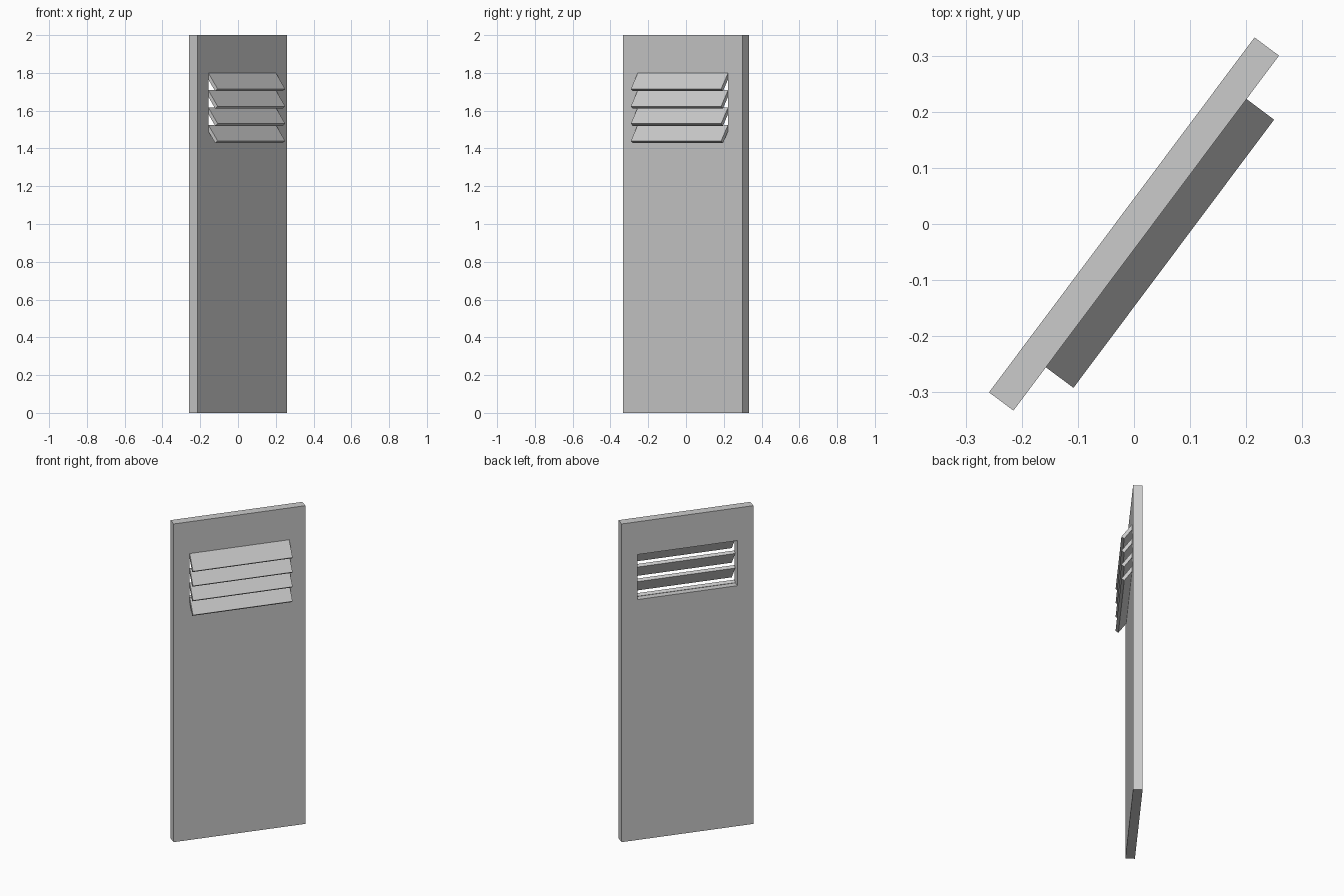
import bpy, bmesh, math
from mathutils import Matrix

if "Cube" in bpy.data.objects:
    bpy.data.objects.remove(bpy.data.objects["Cube"])

TURN = Matrix.Rotation(math.radians(53.2), 4, 'Z')   # whole door is turned about z
FRONT = -0.0272                                      # local y of the front face


def make_object(name, bm):
    bmesh.ops.recalc_face_normals(bm, faces=bm.faces)
    mesh = bpy.data.meshes.new(name)
    bm.to_mesh(mesh)
    bm.free()
    ob = bpy.data.objects.new(name, mesh)
    bpy.context.collection.objects.link(ob)
    ob.matrix_world = TURN
    return ob


def box(name, width, depth, z0, z1):
    bm = bmesh.new()
    bmesh.ops.create_cube(bm, size=1)
    bmesh.ops.scale(bm, vec=(width, depth, z1 - z0), verts=bm.verts)
    bmesh.ops.translate(bm, vec=(0, 0, (z0 + z1) / 2), verts=bm.verts)
    return make_object(name, bm)


def slat(name, width, z_top):
    # sloped rectangular section in local (y, z), extruded along x
    drop, out, t = 0.085, 0.0613, 0.02
    length = math.hypot(drop, out)
    ny, nz = t * drop / length, -t * out / length    # offset to the underside
    profile = [(FRONT, z_top), (FRONT - out, z_top - drop),
               (FRONT - out + ny, z_top - drop + nz), (FRONT + ny, z_top + nz)]
    bm = bmesh.new()
    face = bm.faces.new([bm.verts.new((-width / 2, y, z)) for y, z in profile])
    ext = bmesh.ops.extrude_face_region(bm, geom=[face], use_keep_orig=True)
    moved = [v for v in ext['geom'] if isinstance(v, bmesh.types.BMVert)]
    bmesh.ops.translate(bm, vec=(width, 0, 0), verts=moved)
    return make_object(name, bm)


# door panel with a vent opening
panel = box("door_panel", 0.79, -2 * FRONT, 0, 2)
cutter = box("vent_cutter", 0.597, 0.3, 1.511, 1.794)
cut = panel.modifiers.new("vent_opening", 'BOOLEAN')
cut.operation = 'DIFFERENCE'
cut.solver = 'EXACT'
cut.object = cutter
bpy.context.view_layer.objects.active = panel
bpy.ops.object.modifier_apply(modifier=cut.name)
bpy.data.objects.remove(cutter)

# four sloping vent slats
for i in range(4):
    slat(f"vent_slat_{i + 1}", 0.597, 1.8 - i * 0.0917)
